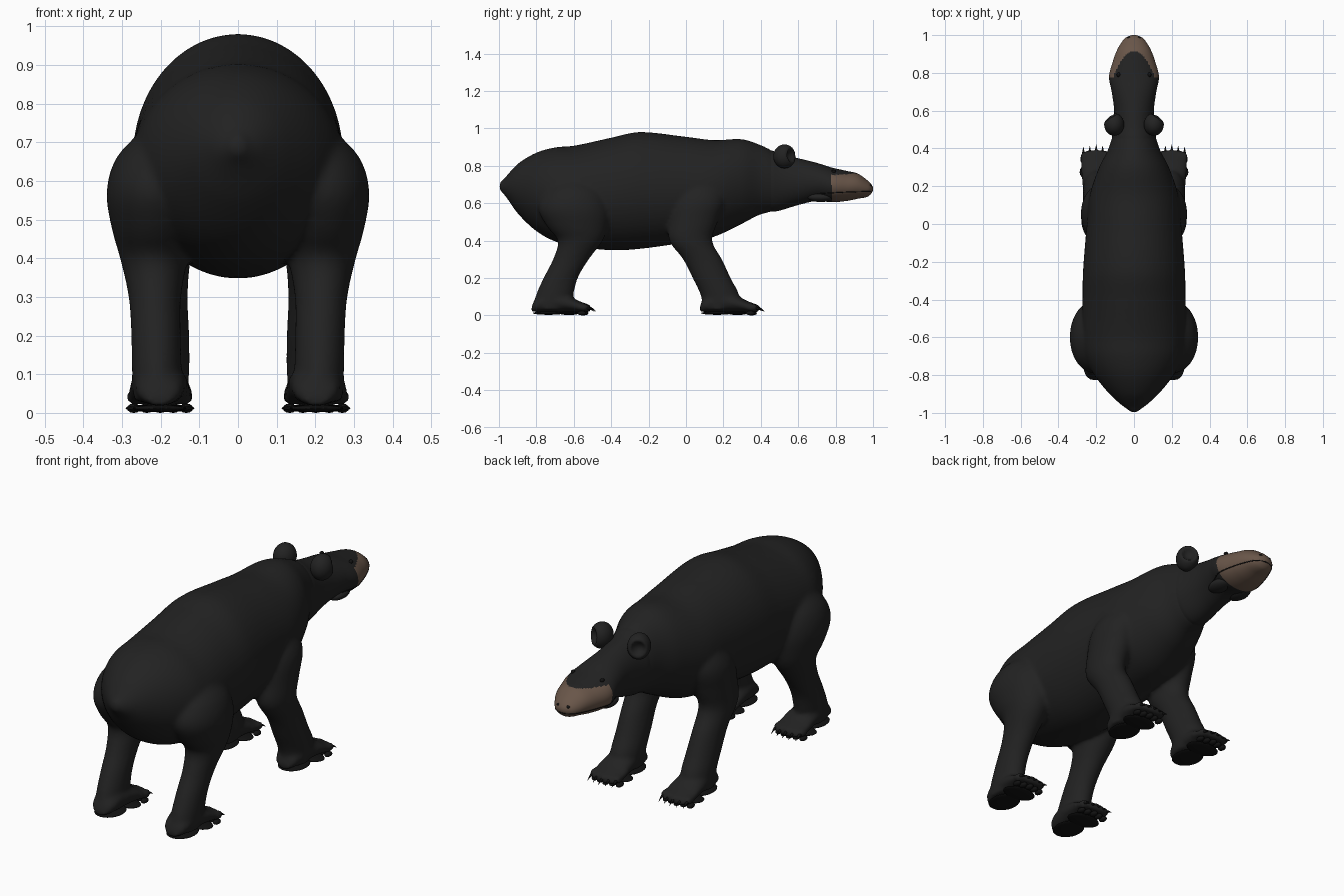
import bpy
import bmesh
from math import sin, cos, pi
from mathutils import Vector

default = bpy.data.objects.get("Cube")
if default:
    bpy.data.objects.remove(default)


def material(name, colour):
    mat = bpy.data.materials.new(name)
    mat.use_nodes = True
    mat.diffuse_color = (*colour, 1)
    bsdf = mat.node_tree.nodes["Principled BSDF"]
    bsdf.inputs["Base Color"].default_value = (*colour, 1)
    bsdf.inputs["Roughness"].default_value = 0.8
    return mat


fur = material("black fur", (0.016, 0.016, 0.016))
tan = material("brown muzzle", (0.14, 0.092, 0.066))
dark = material("dark claws and pads", (0.006, 0.006, 0.006))


def finish(bm, name, *mats):
    bmesh.ops.recalc_face_normals(bm, faces=bm.faces)
    mesh = bpy.data.meshes.new(name)
    bm.to_mesh(mesh)
    bm.free()
    obj = bpy.data.objects.new(name, mesh)
    bpy.context.collection.objects.link(obj)
    for mat in mats:
        mesh.materials.append(mat)
    for poly in mesh.polygons:
        poly.use_smooth = True
    return obj


def sample(rows, t):
    """Smoothly interpolate rows keyed by their first value."""
    i = 0
    while i < len(rows) - 2 and t > rows[i + 1][0]:
        i += 1
    pick = lambda k: rows[max(0, min(len(rows) - 1, k))]
    p, a, b, n = pick(i - 1), pick(i), pick(i + 1), pick(i + 2)
    h = b[0] - a[0]
    f = min(1, max(0, (t - a[0]) / h))
    out = []
    for j in range(1, len(a)):
        ma = (b[j] - p[j]) / (b[0] - p[0]) * h
        mb = (n[j] - a[j]) / (n[0] - a[0]) * h
        out.append((2*f**3 - 3*f*f + 1) * a[j] + (f**3 - 2*f*f + f) * ma
                   + (3*f*f - 2*f**3) * b[j] + (f**3 - f*f) * mb)
    return out


def loft(bm, rings, sides):
    """Skin elliptical rings given as centre and two radius vectors."""
    loops = []
    for c, u, v in rings:
        angles = [2 * pi * k / sides for k in range(sides)]
        loops.append([bm.verts.new(c + u * cos(a) + v * sin(a)) for a in angles])
    for r, s in zip(loops, loops[1:]):
        for k in range(sides):
            n = (k + 1) % sides
            bm.faces.new((r[k], r[n], s[n], s[k]))
    bm.faces.new(loops[0])
    bm.faces.new(loops[-1])


def ball(bm, centre, size, segments=24):
    made = bmesh.ops.create_uvsphere(bm, u_segments=segments,
                                     v_segments=segments // 2, radius=1)["verts"]
    for v in made:
        v.co = Vector(centre) + Vector(a * b for a, b in zip(v.co, size))
    return made


# Spine profile: y, top, bottom, half width
SPINE = [
    (-0.985, 0.71, 0.66, 0.03), (-0.96, 0.745, 0.63, 0.065), (-0.9, 0.81, 0.545, 0.13),
    (-0.8, 0.87, 0.45, 0.21), (-0.7, 0.898, 0.395, 0.26), (-0.6, 0.907, 0.37, 0.275),
    (-0.4, 0.95, 0.348, 0.273), (-0.25, 0.98, 0.355, 0.27), (0, 0.955, 0.39, 0.25),
    (0.15, 0.937, 0.42, 0.235), (0.3, 0.942, 0.49, 0.185), (0.4, 0.91, 0.54, 0.135),
    (0.5, 0.865, 0.56, 0.11), (0.6, 0.84, 0.59, 0.105), (0.7, 0.815, 0.612, 0.118),
    (0.78, 0.79, 0.605, 0.132), (0.86, 0.772, 0.612, 0.112), (0.92, 0.757, 0.624, 0.09),
    (0.97, 0.722, 0.634, 0.06), (0.99, 0.702, 0.65, 0.038), (1, 0.685, 0.668, 0.01)]


def spine_ring(y, scale=1):
    top, bottom, half = sample(SPINE, y)
    return (Vector((0, y, (top + bottom) / 2)), Vector((half * scale, 0, 0)),
            Vector((0, 0, (top - bottom) / 2 * scale)))


# Leg profiles: height, y, x, y radius, x radius
HIND = [
    (0.03, -0.72, 0.21, 0.09, 0.06), (0.1, -0.705, 0.21, 0.1, 0.064),
    (0.2, -0.67, 0.212, 0.092, 0.064), (0.3, -0.615, 0.215, 0.096, 0.068),
    (0.4, -0.565, 0.217, 0.12, 0.088), (0.47, -0.58, 0.217, 0.16, 0.108),
    (0.57, -0.6, 0.21, 0.19, 0.13), (0.66, -0.6, 0.2, 0.16, 0.115),
    (0.73, -0.6, 0.17, 0.1, 0.08)]
FORE = [
    (0.03, 0.17, 0.2, 0.085, 0.066), (0.1, 0.183, 0.198, 0.102, 0.072),
    (0.2, 0.137, 0.198, 0.102, 0.072), (0.3, 0.088, 0.2, 0.104, 0.07),
    (0.4, 0.025, 0.2, 0.115, 0.078), (0.5, 0.04, 0.19, 0.13, 0.09),
    (0.62, 0.07, 0.175, 0.14, 0.1), (0.73, 0.08, 0.14, 0.1, 0.08)]
# Paw profile: distance from heel, top, half width
PAW = [(0, 0.05, 0.03), (0.02, 0.09, 0.055), (0.1, 0.13, 0.07), (0.19, 0.11, 0.078),
       (0.25, 0.078, 0.084), (0.29, 0.062, 0.08), (0.315, 0.04, 0.06)]
HEELS = {"hind": (-0.825, 0.203, HIND), "fore": (0.075, 0.2, FORE)}

# Body with tail, legs and paws fused into one skin
bm = bmesh.new()
rings = []
for i in range(81):
    y = -0.985 + 1.545 * i / 80
    rings.append(spine_ring(y, 1 - max(0, y - 0.44)))
loft(bm, rings, 48)
ball(bm, (0, -0.965, 0.69), (0.035, 0.035, 0.04))
for heel, x0, leg in HEELS.values():
    for side in (-1, 1):
        rings = []
        for i in range(31):
            z = 0.03 + 0.7 * i / 30
            y, x, ry, rx = sample(leg, z)
            rings.append((Vector((side * x, y, z)), Vector((rx, 0, 0)), Vector((0, ry, 0))))
        loft(bm, rings, 32)
        rings = []
        for i in range(22):
            d = 0.315 * i / 21
            top, half = sample(PAW, d)
            rings.append((Vector((side * x0, heel + d, (top + 0.018) / 2)),
                          Vector((half, 0, 0)), Vector((0, 0, (top - 0.018) / 2))))
        loft(bm, rings, 24)
        for k in range(-2, 3):
            ball(bm, (side * x0 + k * 0.033, heel + 0.288 - 0.006 * abs(k), 0.042),
                 (0.02, 0.034, 0.022), 16)
body = finish(bm, "body", fur)
remesh = body.modifiers.new("fuse", "REMESH")
remesh.mode = "VOXEL"
remesh.voxel_size = 0.011
remesh.use_smooth_shade = True
relax = body.modifiers.new("relax", "SMOOTH")
relax.factor = 0.5
relax.iterations = 6
bpy.context.view_layer.objects.active = body
body.select_set(True)
for name in ("fuse", "relax"):
    bpy.ops.object.modifier_apply(modifier=name)

# Head, with the muzzle coloured below and ahead of a curved fur line
bm = bmesh.new()
rings = []
for i in range(111):
    y = 0.4 + 0.6 * i / 110
    rings.append(spine_ring(y, min(1, 0.93 + y - 0.4)))
loft(bm, rings, 80)
for f in bm.faces:
    c = f.calc_center_median()
    line = 0.78
    if c.z > 0.7:
        line = 0.915 - 0.137 * min(1, abs(c.x) / 0.11) ** 2
    f.material_index = int(c.y > line)
finish(bm, "head", fur, tan)

# Cheek folds at the corners of the mouth
bm = bmesh.new()
for side in (-1, 1):
    ball(bm, (side * 0.06, 0.72, 0.632), (0.045, 0.07, 0.026))
finish(bm, "cheeks", fur)

# Mouth line following the muzzle
curve = bpy.data.curves.new("mouth_line", "CURVE")
curve.dimensions = "3D"
curve.bevel_depth = 0.0025
curve.materials.append(dark)
path = []
for i in range(25):
    y = 0.7 + 0.296 * i / 24
    z = 0.65 + 0.012 * sin(i / 24 * pi / 2)
    c, u, v = spine_ring(y)
    path.append((u.x * max(0, 1 - ((z - c.z) / v.z) ** 2) ** 0.5, y, z))
path += [(-x, y, z) for x, y, z in reversed(path)]
spline = curve.splines.new("POLY")
spline.points.add(len(path) - 1)
for point, co in zip(spline.points, path):
    point.co = (*co, 1)
bpy.context.collection.objects.link(bpy.data.objects.new("mouth_line", curve))

# Nostrils and small eyes
bm = bmesh.new()
for side in (-1, 1):
    ball(bm, (side * 0.026, 0.985, 0.694), (0.011, 0.008, 0.007), 12)
    ball(bm, (side * 0.082, 0.79, 0.77), (0.01, 0.012, 0.009), 12)
finish(bm, "nostrils_and_eyes", dark)

# Round ears, hollowed on the forward outer face
bm = bmesh.new()
for side in (-1, 1):
    facing = Vector((side * 0.5, 0.85, 0.1)).normalized()
    centre = Vector((side * 0.105, 0.527, 0.85))
    for v in ball(bm, centre, (0.053, 0.06, 0.064), 32):
        out = (v.co - centre).normalized().dot(facing)
        if out > 0.75:
            v.co -= facing * 0.16 * (out - 0.75)
finish(bm, "ears", fur)

# Soles, toe pads and claws under each paw
pads, claws = bmesh.new(), bmesh.new()
for heel, x0, leg in HEELS.values():
    for side in (-1, 1):
        x = side * x0
        ball(pads, (x, heel + 0.09, 0.012), (0.07, 0.085, 0.009))
        ball(pads, (x, heel + 0.2, 0.012), (0.088, 0.055, 0.01))
        for k in range(-2, 3):
            toe = Vector((x + k * 0.034, heel + 0.28 - 0.006 * abs(k), 0.012))
            ball(pads, toe, (0.016, 0.024, 0.012), 12)
            base = toe + Vector((0, 0.025, 0.028))
            rings = []
            for i in range(5):
                r = 0.009 * (1 - i / 4.3)
                rings.append((base + Vector((0, 0.01 * i, -0.0012 * i * i)),
                              Vector((r, 0, 0)), Vector((0, 0, r))))
            loft(claws, rings, 8)
finish(pads, "paw_pads", dark)
finish(claws, "claws", dark)
